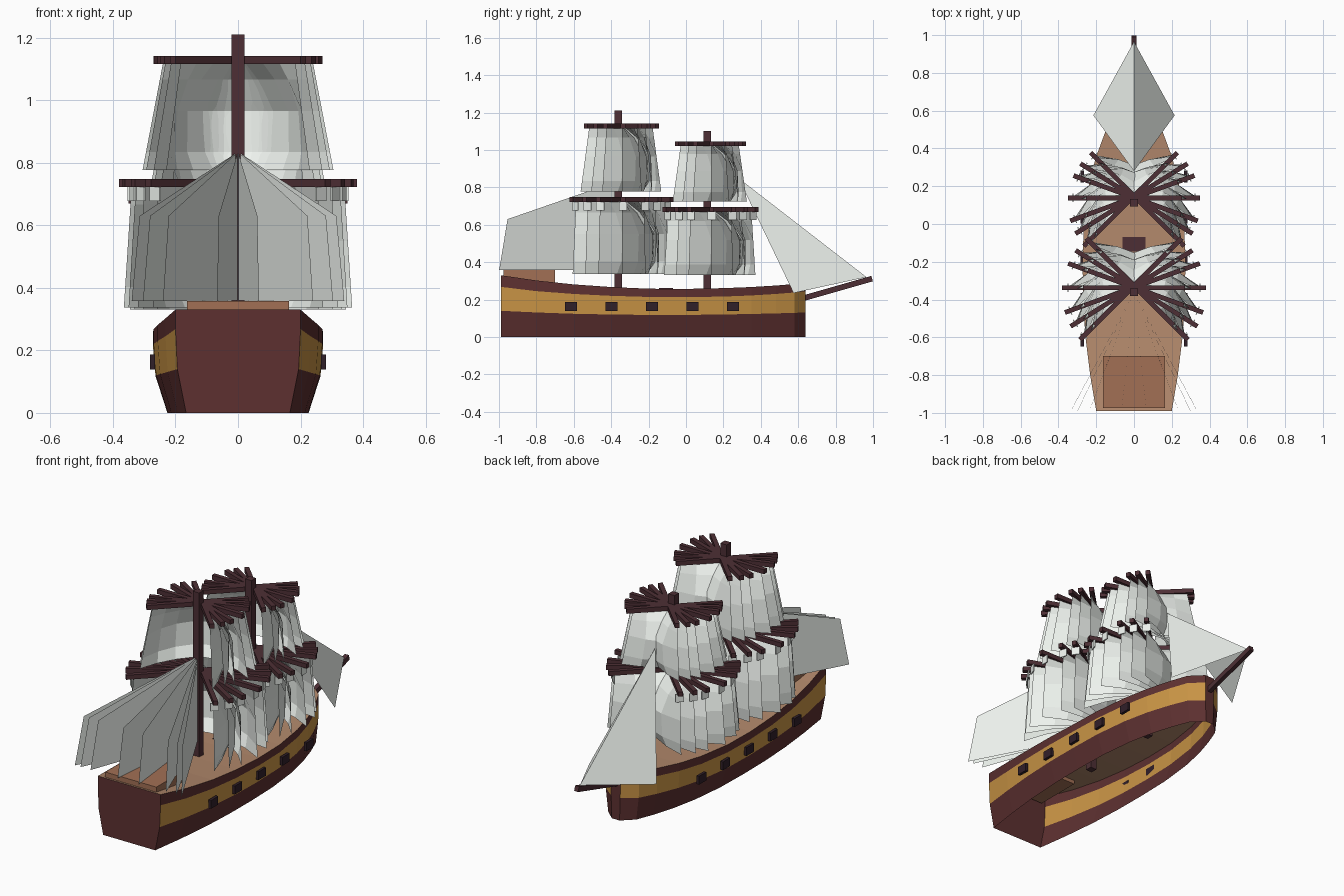
import bpy, bmesh
from math import radians, atan2
from mathutils import Vector

if "Cube" in bpy.data.objects:
    bpy.data.objects.remove(bpy.data.objects["Cube"])


def material(name, rgb):
    m = bpy.data.materials.new(name)
    m.diffuse_color = (*rgb, 1)
    m.use_nodes = True
    m.node_tree.nodes["Principled BSDF"].inputs["Base Color"].default_value = m.diffuse_color
    return m


MAROON = material("maroon_wood", (0.11, 0.03, 0.03))
GOLD = material("gold_paint", (0.59, 0.30, 0.06))
DARK = material("dark_wood", (0.075, 0.028, 0.035))
BLACK = material("port_black", (0.03, 0.014, 0.022))
DECK = material("deck_wood", (0.45, 0.25, 0.15))
POOP = material("poop_wood", (0.36, 0.16, 0.09))
SAIL = material("sail_cloth", (0.86, 0.90, 0.86))


def mesh(name, verts, faces, mats, idx=None):
    me = bpy.data.meshes.new(name)
    me.from_pydata(verts, [], faces)
    for m in mats:
        me.materials.append(m)
    if idx:
        me.polygons.foreach_set("material_index", idx)
    return me


def place(name, me, loc=(0, 0, 0), rot=(0, 0, 0)):
    ob = bpy.data.objects.new(name, me)
    ob.location, ob.rotation_euler = loc, rot
    bpy.context.collection.objects.link(ob)
    return ob


def box_mesh(name, size, mat, centre=(0, 0, 0)):
    bm = bmesh.new()
    bmesh.ops.create_cube(bm, size=1)
    bmesh.ops.scale(bm, vec=size, verts=bm.verts)
    bmesh.ops.translate(bm, vec=centre, verts=bm.verts)
    me = bpy.data.meshes.new(name)
    bm.to_mesh(me)
    bm.free()
    me.materials.append(mat)
    return me


def box(name, lo, hi, mat):
    lo, hi = Vector(lo), Vector(hi)
    return place(name, box_mesh(name, hi - lo, mat), (lo + hi) / 2)


# Hull: stations of (y, half width, band bottom, band top, rail height)
STATIONS = [(-0.99, 0.200, 0.140, 0.268, 0.330), (-0.8, 0.232, 0.131, 0.245, 0.302),
            (-0.6, 0.257, 0.124, 0.230, 0.281), (-0.4, 0.270, 0.120, 0.220, 0.267),
            (-0.2, 0.272, 0.118, 0.214, 0.258), (0.0, 0.266, 0.118, 0.213, 0.257),
            (0.2, 0.240, 0.120, 0.216, 0.261), (0.35, 0.203, 0.123, 0.222, 0.267),
            (0.48, 0.155, 0.126, 0.230, 0.275), (0.58, 0.108, 0.129, 0.238, 0.283),
            (0.64, 0.030, 0.131, 0.244, 0.290)]

verts, faces, idx = [], [], []
for y, w, z1, z2, z3 in STATIONS:
    ring = [(0.83 * w, 0), (0.97 * w, z1), (w, z2), (w, z3)]
    verts += [(-x, y, z) for x, z in reversed(ring)] + [(x, y, z) for x, z in ring]
last = (len(STATIONS) - 1) * 8
for i in range(0, last, 8):
    for k, m in ((0, 0), (1, 1), (2, 0), (4, 0), (5, 1), (6, 0)):
        faces.append((i + k, i + k + 1, i + k + 9, i + k + 8))
        idx.append(m)
    faces.append((i, i + 8, i + 15, i + 7))
    idx.append(2)
faces += [tuple(range(8)), tuple(range(last + 7, last - 1, -1))]
idx += [0, 0]
place("hull", mesh("hull", verts, faces, [MAROON, GOLD, DECK], idx))

# Deck fittings
box("poop_deck", (-0.163, -0.975, 0.27), (0.163, -0.70, 0.357), POOP)
box("hatch", (-0.06, -0.145, 0.235), (0.06, -0.07, 0.261), DARK)

# Gun ports in a straight row along each side
port = box_mesh("gun_port", (0.016, 0.065, 0.048), BLACK)
for i in range(5):
    for s in (-1, 1):
        place("gun_port", port, (s * 0.274, -0.615 + 0.2165 * i, 0.163))

# Bowsprit
a, b = Vector((0, 0.55, 0.185)), Vector((0, 0.995, 0.312))
place("bowsprit", box_mesh("bowsprit", (0.025, (b - a).length, 0.03), DARK),
      (a + b) / 2, (atan2(b.z - a.z, b.y - a.y), 0, 0))


def sail_mesh(name, top, bottom, z_top, z_bot, bulge):
    """Billowing square sail: rows of (drop, swell), flat foot."""
    cols = 6
    rows = ((0, 0.1), (0.15, 0.5), (0.45, 0.95), (0.83, 0.9), (1, 0.65))
    verts = []
    for v, swell in rows:
        for c in range(cols + 1):
            s = 2 * c / cols - 1
            verts.append((s * (top + (bottom - top) * v), 0.02 + bulge * swell * (1 - s * s),
                          z_top + (z_bot - z_top) * v))
    n = cols + 1
    faces = [(r * n + c, r * n + c + 1, (r + 1) * n + c + 1, (r + 1) * n + c)
             for r in range(4) for c in range(cols)]
    return mesh(name, verts, faces, [SAIL])


# Masts, each with fanned yards and square sails
# tier: (yard half length, yard z, sail top half, sail bottom half, sail foot z, bulge)
MASTS = [("main", -0.362, 1.21, [(0.38, 0.735, 0.34, 0.365, 0.337, 0.17),
                                 (0.27, 1.128, 0.24, 0.305, 0.777, 0.14)]),
         ("fore", 0.113, 1.10, [(0.35, 0.682, 0.315, 0.345, 0.330, 0.16),
                                (0.255, 1.033, 0.22, 0.28, 0.724, 0.13)])]
for label, y, height, tiers in MASTS:
    box(label + "_mast", (-0.02, y - 0.02, 0.15), (0.02, y + 0.02, height), DARK)
    for tier, (half, z, top, bottom, foot, bulge) in enumerate(tiers):
        yard = box_mesh("yard", (2 * half, 0.025, 0.026), DARK, (0, 0.025, z))
        sail = sail_mesh("sail", top, bottom, z - 0.01, foot, bulge)
        tabs = [box_mesh("tab", (0.006, 0.045, 0.045), SAIL, (s * half * 0.92, 0.025, z - 0.035))
                for s in (-1, 1)]
        for deg in (-45, -32, -20, 0, 20, 32, 45):
            rot = (0, 0, radians(deg))
            place(label + "_yard", yard, (0, y, 0), rot)
            place(label + "_square_sail", sail, (0, y, 0), rot)
            # Small cloth tabs hang on the lower yards only
            for t in tabs if tier == 0 else []:
                place(label + "_sail_tab", t, (0, y, 0), rot)

# Fanned spanker sails behind the main mast, all ending level with the stern
for x in (0.067, 0.24, 0.304, 0.34):
    for s in (-1, 1):
        place("spanker_sail", mesh("spanker", [(0, 0, 0.36), (s * x, -0.637, 0.357),
                                               (s * x * 0.925, -0.592, 0.63), (0, 0, 0.835)],
                                   [(0, 1, 2, 3)], [SAIL]), (0, -0.362, 0))

# Jib sails on both sides of the bowsprit
for s in (-1, 1):
    place("jib_sail", mesh("jib", [(0, 0.28, 0.85), (0, 0.965, 0.32), (s * 0.215, 0.575, 0.235)],
                           [(0, 1, 2)], [SAIL]))
